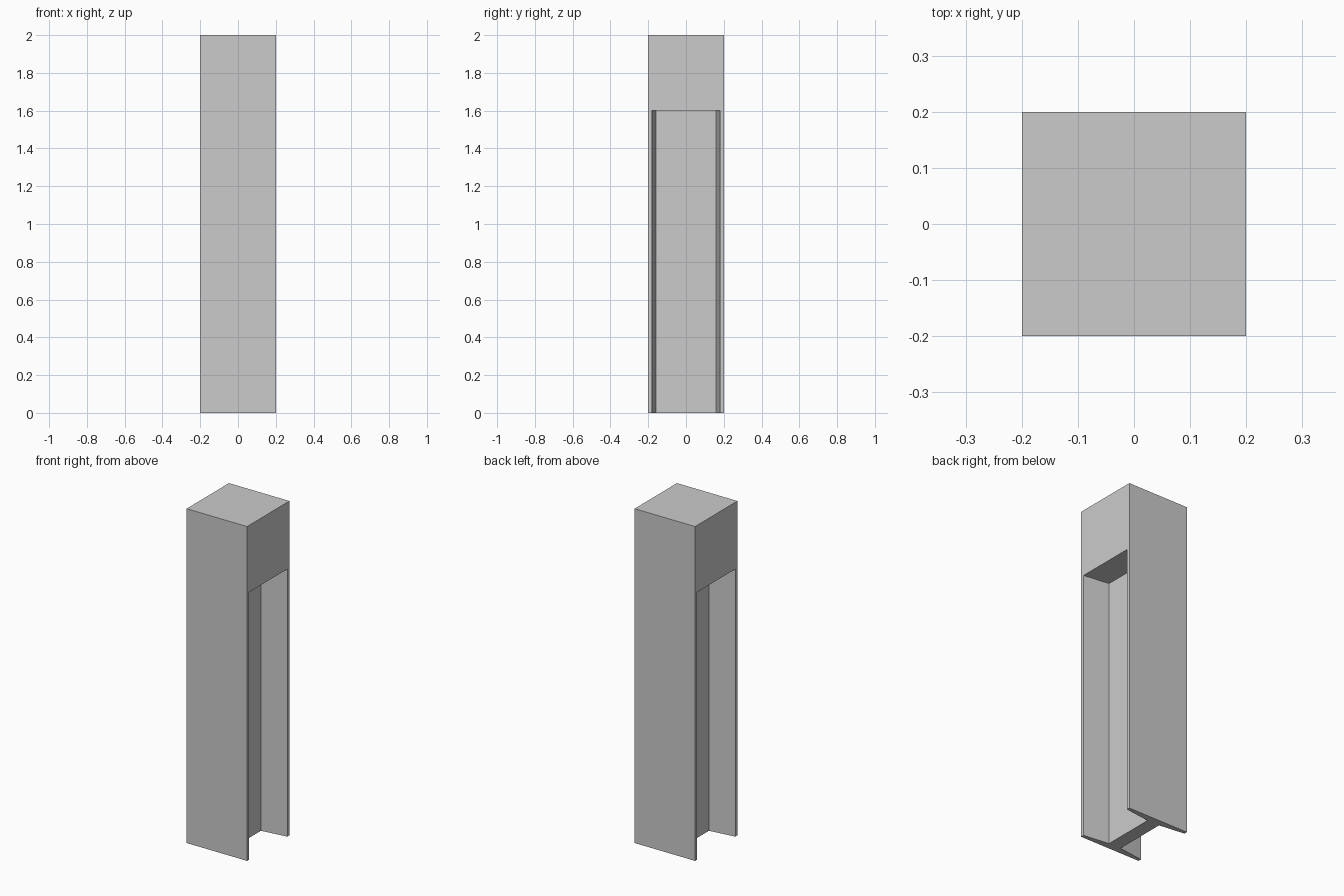
import bpy, bmesh

if "Cube" in bpy.data.objects:
    bpy.data.objects.remove(bpy.data.objects["Cube"])

W, H = 0.2, 2.0            # half width, full height
POCKET_TOP = 1.6           # underside of the solid head
WEB = 0.04                 # half thickness of the web
ROOT, TIP = 0.16, 0.18     # inner flange faces at web and at outer edge


def prism(bm, outline, z0, z1):
    """Extrude an xy outline from z0 to z1."""
    face = bm.faces.new([bm.verts.new((x, y, z0)) for x, y in outline])
    top = bmesh.ops.extrude_face_region(bm, geom=[face])["geom"]
    verts = [v for v in top if isinstance(v, bmesh.types.BMVert)]
    bmesh.ops.translate(bm, verts=verts, vec=(0, 0, z1 - z0))


def make_object(name, outlines, z0, z1):
    bm = bmesh.new()
    for outline in outlines:
        prism(bm, outline, z0, z1)
    bmesh.ops.recalc_face_normals(bm, faces=bm.faces)
    mesh = bpy.data.meshes.new(name)
    bm.to_mesh(mesh)
    bm.free()
    obj = bpy.data.objects.new(name, mesh)
    bpy.context.collection.objects.link(obj)
    return obj


# Solid square post
post = make_object("flanged_post", [[(-W, -W), (W, -W), (W, W), (-W, W)]], 0, H)

# Tapered side pockets, mirrored, leaving a web between two flanges
out_x = W + 0.08
out_y = ROOT + (TIP - ROOT) * (out_x - WEB) / (W - WEB)
pockets = [[(s * WEB, -ROOT), (s * out_x, -out_y), (s * out_x, out_y), (s * WEB, ROOT)]
           for s in (1, -1)]
cutter = make_object("pocket_cutter", pockets, -0.1, POCKET_TOP)
cutter.hide_render = True

# Cut the pockets and keep the result as plain geometry
cut = post.modifiers.new("pockets", 'BOOLEAN')
cut.operation = 'DIFFERENCE'
cut.solver = 'EXACT'
cut.object = cutter
bpy.context.view_layer.objects.active = post
bpy.ops.object.modifier_apply(modifier=cut.name)
bpy.data.objects.remove(cutter)
